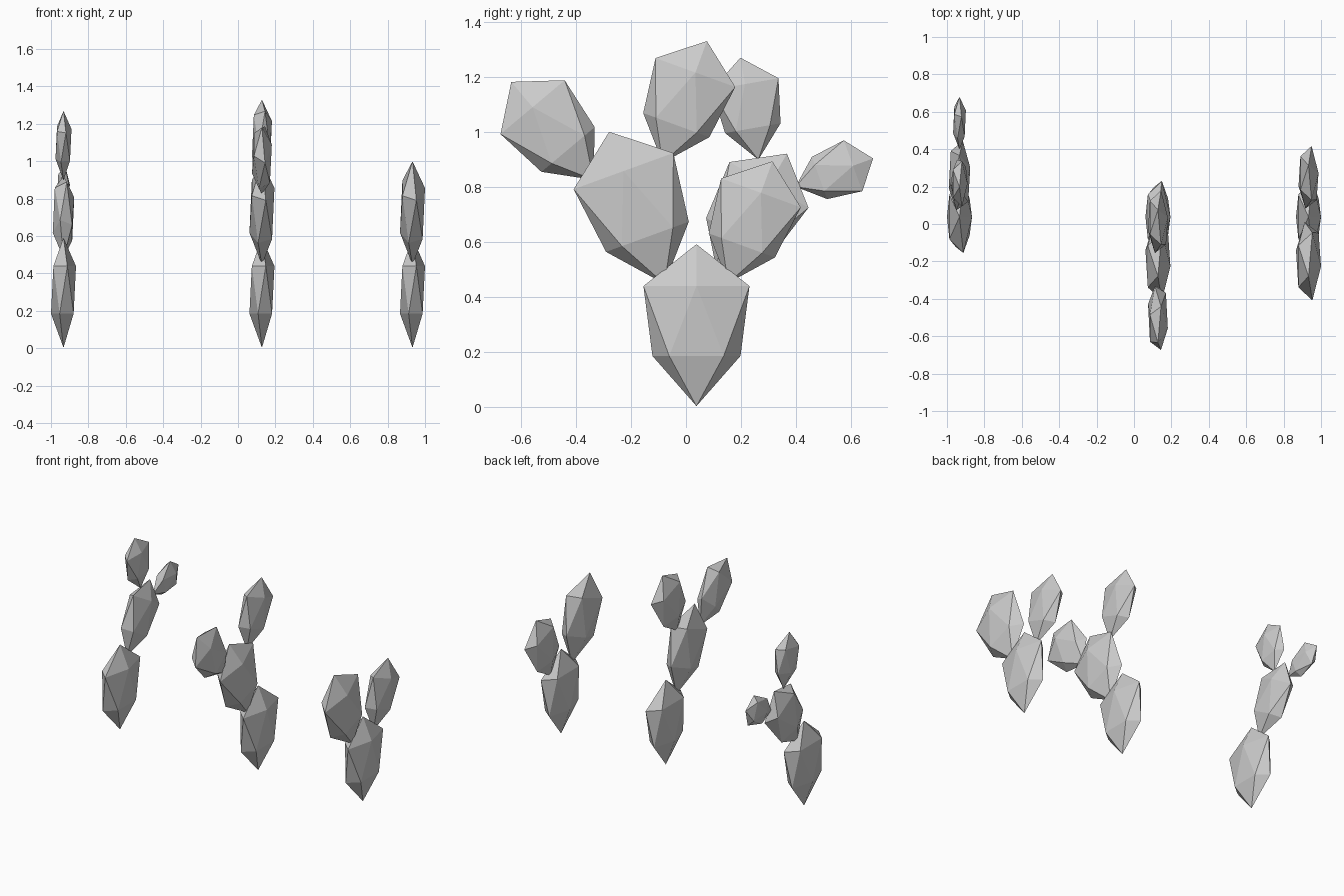
import bpy, bmesh
from math import radians
from mathutils import Matrix

if "Cube" in bpy.data.objects:
    bpy.data.objects.remove(bpy.data.objects["Cube"])


def pad(name, x, y, z, lean=0, size=1.0):
    """Flat low-poly cactus pad growing from its bottom tip; lean in degrees towards -y."""
    bm = bmesh.new()
    bmesh.ops.create_icosphere(bm, subdivisions=1, radius=1)
    for v in bm.verts:
        c = v.co
        width = 0.2265 if c.z > 0 else 0.188      # narrower lower half
        if c.z < -0.9:
            height = 0.0                           # pointed foot
        elif c.z > 0.9:
            height = 0.588
        else:
            height = 0.309 + 0.284 * c.z
        v.co = (c.x * 0.0747, c.y * width, height)
    bm.transform(Matrix.Translation((x, y, z))
                 @ Matrix.Rotation(radians(lean), 4, 'X')
                 @ Matrix.Scale(size, 4))
    me = bpy.data.meshes.new(name)
    bm.to_mesh(me)
    bm.free()
    ob = bpy.data.objects.new(name, me)
    bpy.context.collection.objects.link(ob)


# Root pad of each of the three cacti
LEFT, MIDDLE, RIGHT = -0.933, 0.128, 0.933
for label, x in (("left", LEFT), ("middle", MIDDLE), ("right", RIGHT)):
    pad(label + "_cactus_base_pad", x, 0.038, 0.003)

# Left cactus: leaning stem with two small pads
pad("left_cactus_stem_pad", LEFT, 0.114, 0.482, -30, 0.86)
pad("left_cactus_top_pad", LEFT, 0.263, 0.898, 10, 0.64)
pad("left_cactus_side_pad", LEFT, 0.398, 0.80, -70, 0.51)

# Middle cactus: full-size stem with two medium pads
pad("middle_cactus_stem_pad", MIDDLE, -0.078, 0.447, 20)
pad("middle_cactus_top_pad", MIDDLE, -0.085, 0.887, -20, 0.8)
pad("middle_cactus_side_pad", MIDDLE, -0.336, 0.825, 40, 0.79)

# Right cactus: two pads forking from the base
pad("right_cactus_large_pad", RIGHT, -0.078, 0.447, 20)
pad("right_cactus_small_pad", RIGHT, 0.153, 0.450, -20, 0.8)
